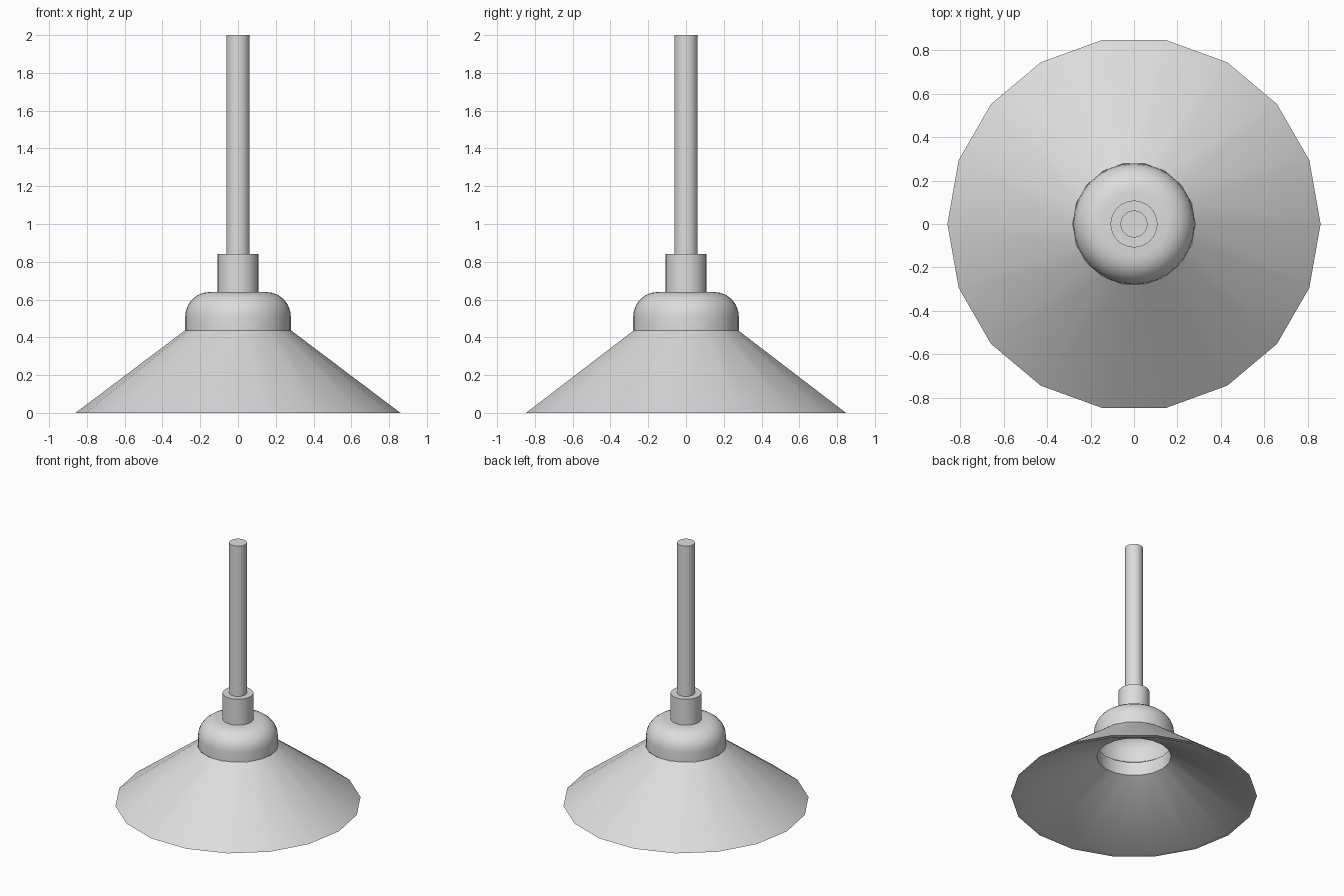
import bpy, bmesh
from math import sin, cos, pi, radians

cube = bpy.data.objects.get("Cube")
if cube:
    bpy.data.objects.remove(cube, do_unlink=True)

# Single painted-metal colour
metal = bpy.data.materials.new("light_grey_metal")
metal.use_nodes = True
grey = (0.72, 0.72, 0.72, 1)
metal.diffuse_color = grey
metal.node_tree.nodes["Principled BSDF"].inputs["Base Color"].default_value = grey


def lathe(name, profile, sides, closed=False, lid=False):
    """Turn an (r, z) profile, listed upwards on the outside, around z."""
    bm = bmesh.new()
    rings = [[bm.verts.new((r * cos(2 * pi * i / sides), r * sin(2 * pi * i / sides), z))
              for i in range(sides)] for r, z in profile]
    pairs = list(zip(rings, rings[1:]))
    if closed:
        pairs.append((rings[-1], rings[0]))
    for low, high in pairs:
        for i in range(sides):
            j = (i + 1) % sides
            bm.faces.new((low[i], low[j], high[j], high[i]))
    if lid:
        bm.faces.new(rings[-1])
    mesh = bpy.data.meshes.new(name)
    bm.to_mesh(mesh)
    bm.free()
    mesh.materials.append(metal)
    obj = bpy.data.objects.new(name, mesh)
    bpy.context.collection.objects.link(obj)
    return obj


# Flared shade: a conical shell that thickens towards its upper opening
shade = lathe("shade", [(0.86, 0), (0.283, 0.435), (0.262, 0.42), (0.26, 0.315), (0.83, 0)],
              18, closed=True)

# Domed cap with a rounded shoulder, open underneath
shoulder, steps = 0.13, 6
arc = [(0.15 + shoulder * cos(a), 0.51 + shoulder * sin(a))
       for a in (pi / 2 * k / steps for k in range(steps + 1))]
cap = lathe("cap", [(0.28, 0.435)] + arc, 32, lid=True)

# Collar and hanging rod
collar = lathe("collar", [(0.108, 0.64), (0.108, 0.84)], 32, lid=True)
rod = lathe("rod", [(0.062, 0.84), (0.062, 2)], 32, lid=True)

# Smooth the curved surfaces, keep the rims sharp
bpy.ops.object.select_all(action='DESELECT')
for obj in (shade, cap, collar, rod):
    obj.select_set(True)
bpy.context.view_layer.objects.active = shade
bpy.ops.object.shade_smooth_by_angle(angle=radians(30))
